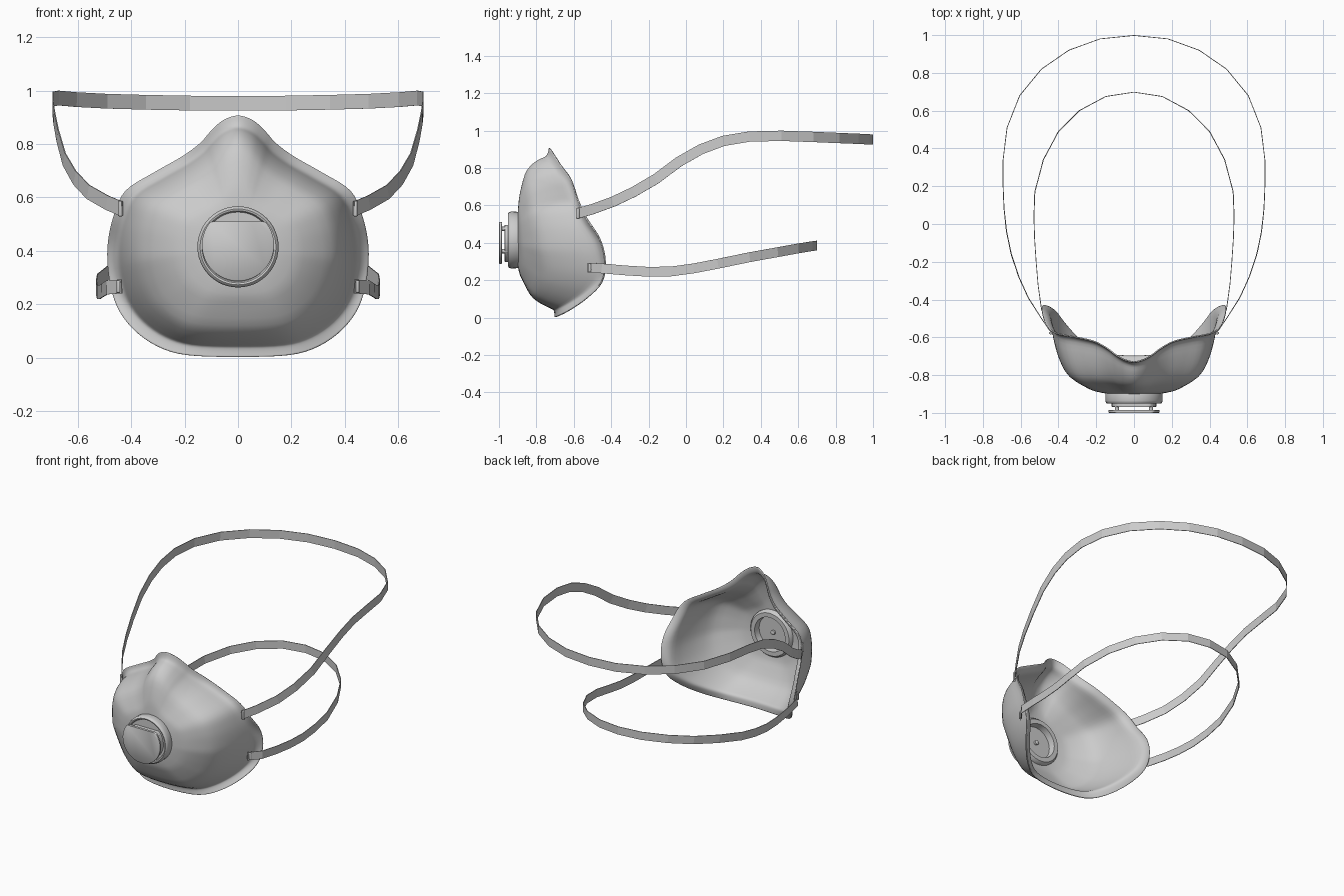
import bpy, bmesh, math
from mathutils import Vector

if "Cube" in bpy.data.objects:
    bpy.data.objects.remove(bpy.data.objects["Cube"])


def make(name, verts, faces, thick=0, angle=40):
    me = bpy.data.meshes.new(name)
    me.from_pydata([tuple(v) for v in verts], [], faces)
    bm = bmesh.new()
    bm.from_mesh(me)
    bmesh.ops.recalc_face_normals(bm, faces=bm.faces)
    bm.to_mesh(me)
    bm.free()
    ob = bpy.data.objects.new(name, me)
    bpy.context.collection.objects.link(ob)
    if thick:
        m = ob.modifiers.new("thickness", 'SOLIDIFY')
        m.thickness, m.offset = thick, 0
    bpy.ops.object.select_all(action='DESELECT')
    ob.select_set(True)
    bpy.context.view_layer.objects.active = ob
    if angle:
        bpy.ops.object.shade_smooth_by_angle(angle=math.radians(angle))
    return ob


def spline(pts, n, closed=False):
    """Catmull-Rom curve through the points."""
    p = [Vector(q) for q in pts]
    c, out = len(p), []
    for i in range(c if closed else c - 1):
        k = [(i + j) % c if closed else min(max(i + j, 0), c - 1) for j in (-1, 0, 1, 2)]
        a, b, d, e = (p[j] for j in k)
        for s in range(n):
            t = s / n
            out.append(0.5 * (2 * b + (d - a) * t + (2 * a - 5 * b + 4 * d - e) * t * t
                              + (3 * b - a - 3 * d + e) * t ** 3))
    return out if closed else out + [p[-1]]


def mirrored(half):
    return half + [(-x, y, z) for x, y, z in reversed(half) if abs(x) > 1e-6]


# Mask shell: face-fitting rim swept inward to the valve opening
CZ = 0.415
rim_half = [(.055, -.716, .888), (.1, -.69, .848), (.14, -.66, .803), (.21, -.622, .752),
            (.31, -.598, .695), (.42, -.575, .625), (.465, -.53, .53), (.487, -.46, .42),
            (.482, -.432, .30), (.452, -.45, .19), (.39, -.53, .105), (.30, -.62, .042),
            (.19, -.68, .01), (0, -.70, .003)]
rim = spline([(0, -.73, .906)] + mirrored(rim_half), 4, True)
# scale toward centre, depth fraction, blend to round opening
profile = spline([(1, 0, 0), (.95, .03, 0), (.905, .11, 0), (.87, .33, 0), (.81, .57, 0),
                  (.71, .77, 0), (.5, .93, 0), (.36, .98, .5), (.25, 1, 1)], 3)
verts, faces, N = [], [], len(rim)
for s, d, w in profile:
    for p in rim:
        a = math.atan2(p.z - CZ, p.x)
        r = .125 * s / .25
        x = p.x * s * (1 - w) + r * math.cos(a) * w
        z = (p.z - CZ) * s * (1 - w) + r * math.sin(a) * w + CZ
        # chin slopes back more gently than the sides
        e = 1 + .6 * min(1, max(0, (.35 - p.z) / .3))
        verts.append((x, p.y + (-.897 - p.y) * max(d, 0) ** e, z))
for i in range(len(profile) - 1):
    for j in range(N):
        k = (j + 1) % N
        faces.append((i * N + j, i * N + k, (i + 1) * N + k, (i + 1) * N + j))
make("mask_shell", verts, faces, .007, 60)


def lathe(name, prof, cx=0, cz=CZ, n=48, top=None):
    """Closed (radius, y) profile turned about the y axis, optionally cut flat at the top."""
    v, f, m = [], [], len(prof)
    for r, y in prof:
        for j in range(n):
            a = 2 * math.pi * j / n
            z = cz + r * math.sin(a)
            v.append((cx + r * math.cos(a), y, min(z, top) if top else z))
    for i in range(m - 1):
        for j in range(n):
            k = (j + 1) % n
            f.append((i * n + j, i * n + k, (i + 1) * n + k, (i + 1) * n + j))
    f += [tuple(range(n)), tuple(range((m - 1) * n, m * n))]
    return make(name, v, f)


# Exhaust valve: housing with recessed back, raised seat, cap on posts
lathe("valve_housing", [(.09, -.905), (.105, -.905), (.11, -.865), (.138, -.865), (.15, -.88),
                        (.152, -.935), (.148, -.947), (.142, -.951), (.135, -.949),
                        (.13, -.938), (.09, -.938)])
lathe("valve_seat", [(.118, -.936), (.118, -.967), (.112, -.97)], top=.495)
lathe("valve_inner_knob", [(.014, -.91), (.014, -.892), (.01, -.889)], n=16)
lathe("valve_cap", [(.132, -.984), (.135, -.987), (.135, -.997), (.131, -1.0)],
      cz=.422, n=64, top=.51)
for sx in (-1, 1):
    for dz in (-.06, .06):
        lathe("valve_post", [(.011, -.95), (.011, -.99)], sx * .09, CZ + dz, 12)


# Straps: flat ribbons running round the back of the head
def strap(name, half, width):
    pts = [Vector(p) for p in mirrored(half)]
    v, n = [], len(pts)
    for i, p in enumerate(pts):
        t = (pts[min(i + 1, n - 1)] - pts[max(i - 1, 0)]).normalized()
        side = t.cross(Vector((0, 0, 1))).normalized()
        up = side.cross(t).normalized() * width / 2
        v += [p - up, p + up]
    make(name, v, [(2 * i, 2 * i + 2, 2 * i + 3, 2 * i + 1) for i in range(n - 1)], .004, 0)


strap("upper_strap", [(.435, -.58, .557), (.49, -.50, .58), (.56, -.39, .62), (.61, -.28, .672),
                      (.65, -.16, .742), (.675, -.04, .832), (.688, .08, .9), (.693, .2, .945),
                      (.693, .34, .968), (.672, .51, .972), (.605, .68, .966), (.49, .82, .96),
                      (.345, .92, .956), (.18, .98, .953), (0, .998, .952)], .055)
strap("lower_strap", [(.435, -.525, .267), (.49, -.45, .263), (.508, -.32, .252),
                      (.518, -.2, .245), (.526, -.08, .247), (.53, .04, .263),
                      (.525, .17, .288), (.48, .34, .323), (.4, .49, .35), (.29, .6, .37),
                      (.15, .675, .382), (0, .698, .385)], .052)

# Strap clips on the flange
for name, x, y, z, h in (("upper_clip", .44, -.577, .558, .058), ("lower_clip", .446, -.513, .266, .046)):
    for s in (-1, 1):
        bpy.ops.mesh.primitive_cube_add(size=1, location=(s * x, y, z), rotation=(0, 0, s * math.radians(50)))
        ob = bpy.context.object
        ob.name = name
        ob.scale = (.016, .016, h)
        bpy.ops.object.transform_apply(location=False, rotation=False, scale=True)
        b = ob.modifiers.new("round", 'BEVEL')
        b.width, b.segments = .005, 3
        bpy.ops.object.shade_smooth_by_angle()
